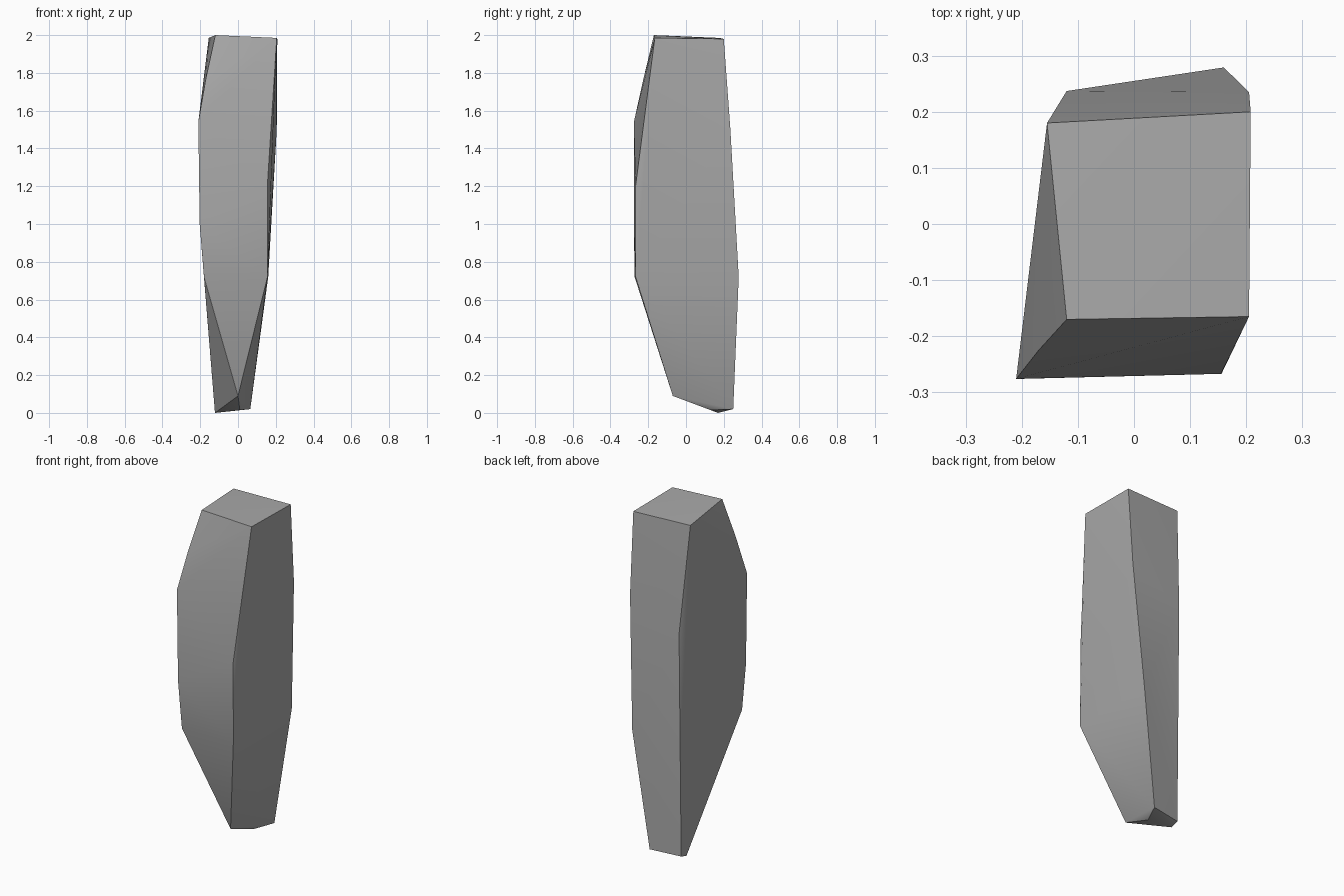
import bpy, bmesh, math

cube = bpy.data.objects.get("Cube")
if cube:
    bpy.data.objects.remove(cube, do_unlink=True)

# Stone colour
stone = bpy.data.materials.new("stone grey")
stone.use_nodes = True
grey = (0.4, 0.4, 0.4, 1)
stone.diffuse_color = grey
stone.node_tree.nodes["Principled BSDF"].inputs["Base Color"].default_value = grey

# Corners of the chipped shard, grouped by the edge they lie on
top = [(-0.12, -0.17, 2.0), (0.205, -0.165, 1.985), (0.208, 0.2, 1.98), (-0.155, 0.18, 1.985)]
front_right_edge = [(-0.17, -0.225, 1.77), (-0.21, -0.276, 1.54), (-0.203, -0.276, 1.0), (-0.18, -0.272, 0.72)]
front_left_edge = [(0.155, -0.267, 1.2), (0.156, -0.267, 0.72)]
back_edges = [(0.205, 0.235, 1.5), (0.16, 0.279, 0.72), (-0.12, 0.237, 1.35)]
foot = [(0, -0.07, 0.09), (0.01, 0.13, 0.015), (-0.122, 0.17, 0), (-0.122, 0.22, 0.015), (0.065, 0.25, 0.02)]

# Wrap the corners in a convex shell
bm = bmesh.new()
for corner in top + front_right_edge + front_left_edge + back_edges + foot:
    bm.verts.new(corner)
bmesh.ops.convex_hull(bm, input=bm.verts)
bmesh.ops.recalc_face_normals(bm, faces=bm.faces)
mesh = bpy.data.meshes.new("stone_shard")
bm.to_mesh(mesh)
bm.free()

# Soft shading inside each facet, crisp edges between them
shard = bpy.data.objects.new("stone_shard", mesh)
bpy.context.collection.objects.link(shard)
mesh.materials.append(stone)
bpy.context.view_layer.objects.active = shard
shard.select_set(True)
bpy.ops.object.shade_smooth_by_angle(angle=math.radians(30))
